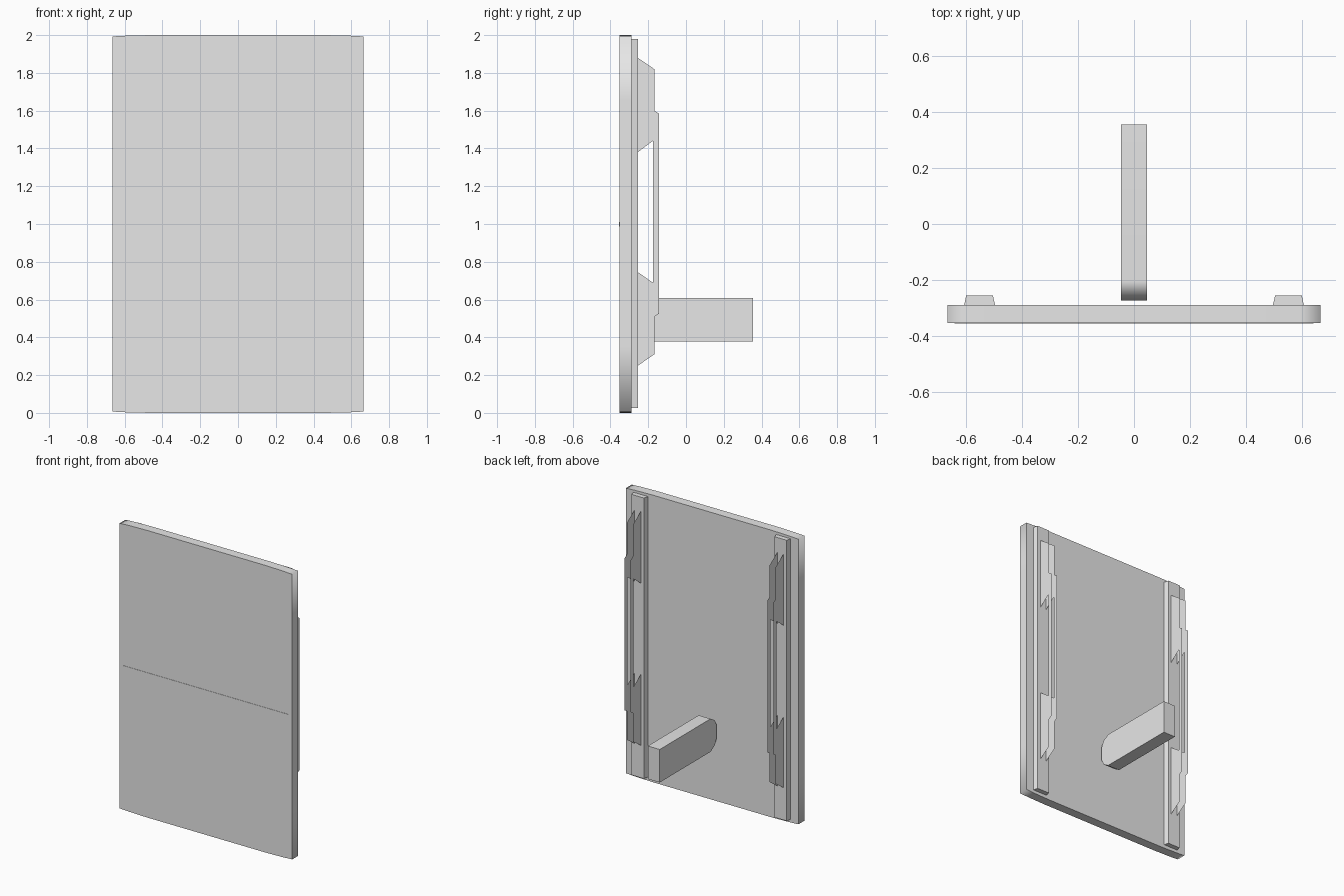
import bpy, bmesh, math
from mathutils import Vector

cube = bpy.data.objects.get("Cube")
if cube:
    bpy.data.objects.remove(cube, do_unlink=True)

GREY = (0.8, 0.8, 0.8, 1.0)
grey = bpy.data.materials.new("plain_grey")
grey.use_nodes = True
grey.diffuse_color = GREY
grey.node_tree.nodes["Principled BSDF"].inputs["Base Color"].default_value = GREY


def finish(name, bm):
    mesh = bpy.data.meshes.new(name)
    bm.to_mesh(mesh)
    bm.free()
    mesh.materials.append(grey)
    obj = bpy.data.objects.new(name, mesh)
    bpy.context.collection.objects.link(obj)
    return obj


def prism(name, profile, axis, start, end, smooth_angle=0):
    """Extrude a 2D profile along an axis; end caps always keep sharp edges."""
    def place(a, b, along):
        co = [a, b]
        co.insert("xyz".index(axis), along)
        return Vector(co)

    bm = bmesh.new()
    cap = bm.faces.new([bm.verts.new(place(a, b, start)) for a, b in profile])
    if end != start:
        out = bmesh.ops.extrude_face_region(bm, geom=[cap], use_keep_orig=True)
        moved = [v for v in out["geom"] if isinstance(v, bmesh.types.BMVert)]
        bmesh.ops.translate(bm, verts=moved, vec=place(0, 0, end - start))
        bmesh.ops.recalc_face_normals(bm, faces=bm.faces)
    if smooth_angle:
        i = "xyz".index(axis)
        for f in bm.faces:
            f.smooth = True
        for e in bm.edges:
            on_cap = abs(e.verts[0].co[i] - e.verts[1].co[i]) < 1e-5
            e.smooth = not on_cap and e.calc_face_angle(0) < math.radians(smooth_angle)
    return finish(name, bm)


# Main panel, with top and bottom edges that arch very slightly
quarter = [(0.665, 0.65), (0.665, 0.993), (0.59, 0.997), (0.46, 1.0)]
top = quarter + [(-x, z) for x, z in reversed(quarter)]
outline = top + [(x, -z) for x, z in reversed(top)]
prism("panel", [(x, z + 1) for x, z in outline], "y", -0.353, -0.288, 120)

# Narrow strip across the middle of the front
prism("front_strip", [(-0.64, 0.988), (0.64, 0.988), (0.64, 1.01), (-0.64, 1.01)],
      "y", -0.355, -0.35)

# Bracket sheet: a long bar on two feet, standing off the rail
bracket = [(-0.255, 1.88), (-0.168, 1.82), (-0.168, 1.6), (-0.144, 1.585),
           (-0.144, 0.525), (-0.168, 0.51), (-0.168, 0.31), (-0.255, 0.25),
           (-0.255, 0.745), (-0.176, 0.69), (-0.176, 1.44), (-0.255, 1.38)]

# Rails with sloping sides, each carrying two thin bracket sheets
for side, label in ((1, "left"), (-1, "right")):
    rail = [(0.495, -0.288), (0.605, -0.288), (0.598, -0.255), (0.503, -0.255)]
    prism(label + "_rail", [(side * x, y) for x, y in rail], "z", 0.025, 1.98)
    for x, spot in ((0.527, "inner"), (0.574, "outer")):
        prism(f"{label}_{spot}_bracket", bracket, "x", side * x, side * x)

# Post standing out from the back, with a rounded tip towards the panel
tip = [(-0.205, 0.115), (-0.25, 0.088), (-0.272, 0.045)]
half = [(0.355, 0.115)] + tip
post = half + [(y, -z) for y, z in reversed(half)]
post_obj = prism("post", [(y, z + 0.493) for y, z in post], "x", -0.046, 0.046, 70)
weighted = post_obj.modifiers.new("weighted_normals", "WEIGHTED_NORMAL")
weighted.keep_sharp = True
